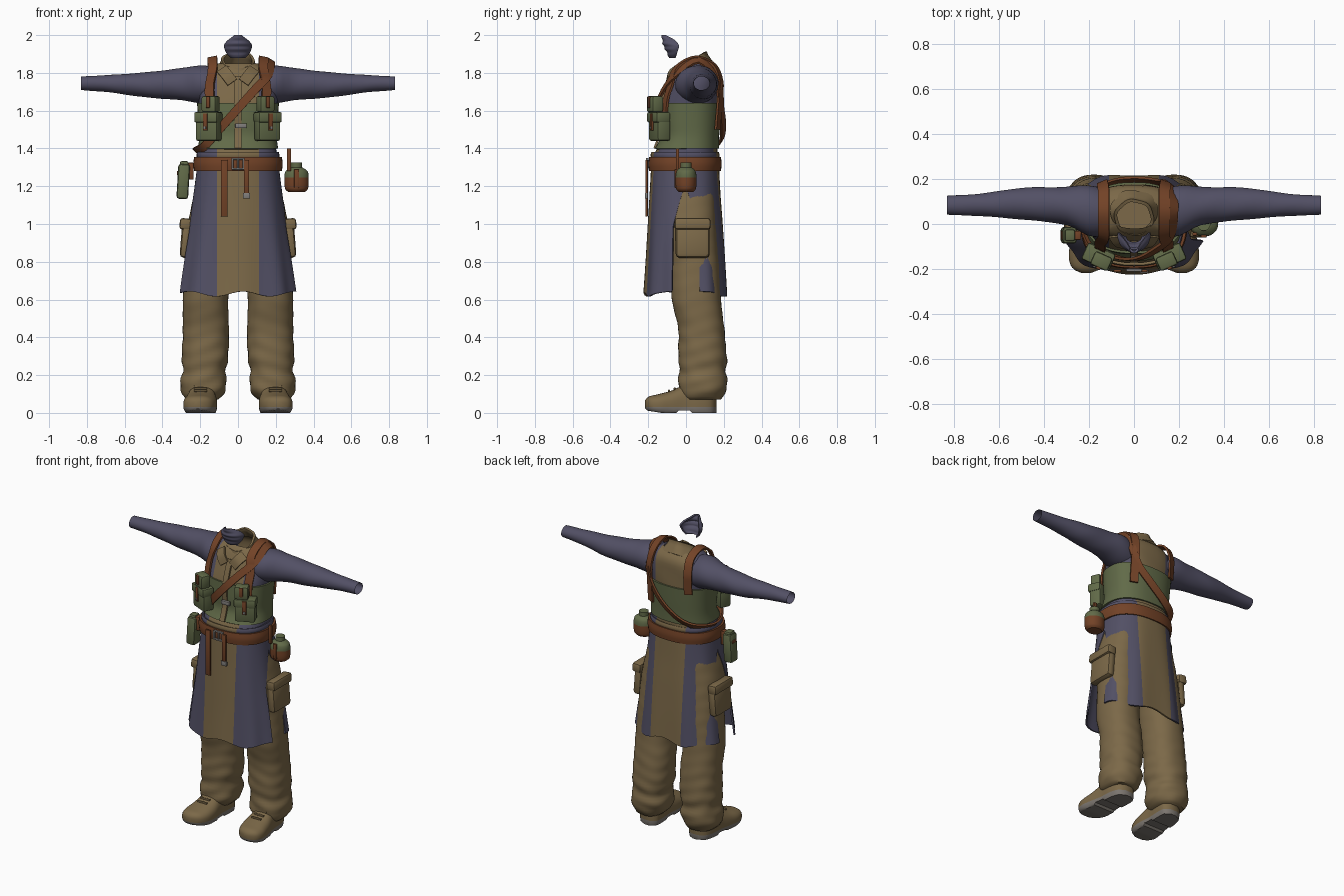
import bpy, bmesh, math
from math import sin, cos, pi, radians
from mathutils import Vector, Matrix

if "Cube" in bpy.data.objects:
    bpy.data.objects.remove(bpy.data.objects["Cube"])


def material(name, *rgb):
    m = bpy.data.materials.new(name)
    m.use_nodes = True
    m.diffuse_color = (*rgb, 1)
    m.node_tree.nodes["Principled BSDF"].inputs["Base Color"].default_value = (*rgb, 1)
    return m


BLUE = material("slate blue cloth", .085, .08, .13)
TAN = material("tan canvas", .2, .14, .065)
GREEN = material("olive webbing", .12, .145, .065)
BROWN = material("brown leather", .17, .055, .02)
GREY = material("grey metal", .22, .21, .2)
SOLE = material("sole rubber", .2, .18, .16)


def finish(name, bm, mats, mirror=False, thick=0, bevel=0, angle=40):
    me = bpy.data.meshes.new(name)
    bm.to_mesh(me)
    bm.free()
    ob = bpy.data.objects.new(name, me)
    bpy.context.collection.objects.link(ob)
    for m in mats:
        me.materials.append(m)
    if thick:
        ob.modifiers.new("thickness", "SOLIDIFY").thickness = thick
    if bevel:
        b = ob.modifiers.new("bevel", "BEVEL")
        b.width, b.segments = bevel, 2
    if mirror:
        ob.modifiers.new("mirror", "MIRROR").use_mirror_merge = False
    bpy.ops.object.select_all(action='DESELECT')
    ob.select_set(True)
    bpy.context.view_layer.objects.active = ob
    if ob.modifiers:
        bpy.ops.object.convert(target='MESH')
    bpy.ops.object.shade_smooth_by_angle(angle=radians(angle))
    return ob


def at(keys, h):
    """Smoothly interpolate (height, centre, centre, radius, radius) keys."""
    i = max([k for k in range(len(keys) - 1) if keys[k][0] <= h + 1e-6], default=0)
    a, b = keys[i], keys[i + 1]
    p, q = keys[max(i - 1, 0)], keys[min(i + 2, len(keys) - 1)]
    d = b[0] - a[0]
    f = (h - a[0]) / d
    out = []
    for k in range(1, 5):
        m0 = (b[k] - p[k]) / (b[0] - p[0]) * d
        m1 = (q[k] - a[k]) / (q[0] - a[0]) * d
        out.append(a[k] + f * m0 + f * f * (3 * (b[k] - a[k]) - 2 * m0 - m1)
                   + f ** 3 * (2 * (a[k] - b[k]) + m0 + m1))
    return out


def loft(name, keys, mats, axis="z", span=None, steps=24, seg=40, power=2.0,
         wave=None, warp=None, cuts=(), rule=None, caps=True, **kw):
    bm = bmesh.new()
    rows = []
    for i in range(steps + 1):
        h = keys[0][0] + (keys[-1][0] - keys[0][0]) * i / steps
        c1, c2, r1, r2 = at(keys, h)
        lo, hi = span(h) if span else (0, 2 * pi)
        row = []
        for j in range(seg + (1 if span else 0)):
            a = lo + (hi - lo) * j / seg
            w = wave(a, h) if wave else 1
            u, v = [math.copysign(abs(t) ** (2 / power), t) * w for t in (sin(a), -cos(a))]
            p, q = c1 + r1 * u, c2 + r2 * v
            co = {"z": (p, q, h), "x": (h, p, q), "y": (p, h, q)}[axis]
            row.append(bm.verts.new(warp(*co) if warp else co))
        rows.append(row)
    n = len(rows[0])
    for r, s in zip(rows, rows[1:]):
        for j in range(seg):
            k = (j + 1) % n
            bm.faces.new((r[j], r[k], s[k], s[j]))
    if caps and not span:
        bm.faces.new(rows[0])
        bm.faces.new(rows[-1])
    bmesh.ops.recalc_face_normals(bm, faces=bm.faces)
    for co, no in cuts:
        bmesh.ops.bisect_plane(bm, geom=bm.verts[:] + bm.edges[:] + bm.faces[:],
                               plane_co=co, plane_no=no)
    if rule:
        for f in bm.faces:
            f.material_index = rule(f.calc_center_median())
    return finish(name, bm, mats, **kw)


def box(name, loc, size, mat, turn=0, bevel=.008, tilt=0):
    bm = bmesh.new()
    bmesh.ops.create_cube(bm, size=1)
    m = (Matrix.Translation(loc) @ Matrix.Rotation(turn, 4, 'Z')
         @ Matrix.Rotation(tilt, 4, 'Y') @ Matrix.Diagonal((*size, 1)))
    bmesh.ops.transform(bm, matrix=m, verts=bm.verts)
    return finish(name, bm, [mat], bevel=bevel)


def ribbon(name, pts, width, mat, centre, closed=False, thick=.012):
    """Flat strap along a smoothed path, facing away from a centre."""
    pts = [Vector(p) for p in pts]
    n, path = len(pts), []
    get = (lambda i: pts[i % n]) if closed else (lambda i: pts[min(max(i, 0), n - 1)])
    for i in range(n if closed else n - 1):
        p0, p1, p2, p3 = [get(i + k) for k in (-1, 0, 1, 2)]
        for t in (0, .25, .5, .75):
            path.append(p1 + .5 * t * (p2 - p0 + t * (2 * p0 - 5 * p1 + 4 * p2 - p3
                                                      + t * (3 * p1 - p0 - 3 * p2 + p3))))
    if not closed:
        path.append(pts[-1])
    bm, rows, m = bmesh.new(), [], len(path)
    for i, p in enumerate(path):
        a, b = (path[i - 1], path[(i + 1) % m]) if closed else (path[max(i - 1, 0)], path[min(i + 1, m - 1)])
        t = (b - a).normalized()
        side = t.cross(p - Vector(centre)).normalized()
        out = side.cross(t) * thick / 2
        side *= width / 2
        rows.append([bm.verts.new(p + o) for o in (side + out, out - side, -side - out, side - out)])
    for r, s in zip(rows, rows[1:] + rows[:1] if closed else rows[1:]):
        for j in range(4):
            bm.faces.new((r[j], r[j - 1], s[j - 1], s[j]))
    if not closed:
        bm.faces.new(rows[0])
        bm.faces.new(rows[-1])
    bmesh.ops.recalc_face_normals(bm, faces=bm.faces)
    return finish(name, bm, [mat])


STRIPES = [((s * .11, 0, 0), (1, 0, 0)) for s in (-1, 1)]
centre_tan = lambda c: 1 if abs(c.x) < .11 else 0

# Shirt body, sleeves and vest band
TORSO = [(1.28, 0, -.005, .205, .175), (1.38, 0, 0, .205, .165), (1.45, 0, .02, .195, .145),
         (1.62, 0, .025, .205, .15), (1.74, 0, .045, .215, .13), (1.80, 0, .055, .19, .115),
         (1.835, 0, .055, .15, .095), (1.85, 0, .055, .105, .075)]
loft("shirt", TORSO, [BLUE, TAN], power=2.4, cuts=STRIPES, rule=centre_tan, caps=False, seg=48,
     wave=lambda a, h: 1 + .008 * sin(5 * a + 30 * h))
loft("sleeves", [(.12, .05, 1.73, .105, .1), (.2, .06, 1.74, .112, .1), (.3, .08, 1.74, .085, .085),
                 (.5, .09, 1.737, .07, .065), (.68, .085, 1.743, .05, .046), (.83, .083, 1.745, .042, .036)],
     [BLUE], axis="x", caps=False, mirror=True, wave=lambda a, h: 1 + .012 * sin(3 * a + 35 * h))
VEST = [(h, *[v + (.01 if k > 1 else 0) for k, v in enumerate(at(TORSO, h))]) for h in (1.40, 1.46, 1.54, 1.64)]
loft("vest_band", VEST, [GREEN], power=2.4, caps=False, seg=48, steps=10, thick=.012)


def skin(x, z, side, gap=.022):
    """Point on the front (-1) or back (1) of the shirt."""
    c1, cy, rx, ry = at(TORSO, z)
    return (x, cy + side * (gap + ry * max(0, 1 - abs(x / rx) ** 2.4) ** (1 / 2.4)), z)


# Tilted collar and front lapels
loft("collar", [(1.78, 0, .035, .14, .115), (1.82, 0, .03, .11, .1), (1.85, 0, .03, .092, .085),
                (1.87, 0, .03, .088, .08)], [TAN], caps=False, thick=.014, steps=10,
     warp=lambda x, y, z: (x, y, z + .55 * (y - .03)), wave=lambda a, h: 1 + .03 * sin(6 * a))
for s in (-1, 1):
    ribbon("collar_lapel", [(s * .085, -.055, 1.82), (s * .06, -.09, 1.79), (s * .03, -.1, 1.75)],
           .06, TAN, (0, .05, 1.68))
ribbon("front_placket", [skin(0, z, -1, .012) for z in (1.78, 1.7, 1.6, 1.5, 1.4)], .035, TAN, (0, .05, 1.6))

# Face wrap
loft("face_wrap", [(1.88, 0, -.06, .04, .03), (1.905, 0, -.055, .062, .045), (1.945, 0, -.05, .074, .07),
                   (1.97, 0, -.065, .058, .06), (1.985, 0, -.085, .038, .042), (2.0, 0, -.11, .02, .02)],
     [BLUE], span=lambda h: (-1.75, 1.75), thick=.01, steps=20, seg=28,
     wave=lambda a, h: 1 + .05 * cos(a) * sin(h * 200))

# Shoulder straps and the cross strap
for s in (-1, 1):
    low = 1.62 if s < 0 else 1.5
    ribbon("shoulder_strap", [skin(s * .15, z, -1) for z in (1.58, 1.66, 1.73)]
           + [(s * .135, -.06, 1.815), (s * .135, 0, 1.865), (s * .135, .07, 1.88), (s * .135, .15, 1.84)]
           + [skin(s * .14, z, 1, .03) for z in (1.76, 1.69, low)], .05, BROWN, (s * .08, .04, 1.6))
front = [skin(.16 - .34 * f, 1.79 - .38 * f, -1, .03) for f in (0, .2, .4, .6, .8, 1)]
back = [skin(x, z, 1, .028) for x, z in ((-.17, 1.40), (-.08, 1.44), (.03, 1.52), (.12, 1.62), (.165, 1.75))]
ribbon("cross_strap", front + [(-.222, .01, 1.385)] + back + [(.175, .07, 1.865)],
       .045, BROWN, (0, .04, 1.6), closed=True)
box("chest_buckle", skin(.015, 1.52, -1, .025), (.06, .02, .025), GREY, bevel=.004)

# Chest pouches with flaps and tabs
for s in (-1, 1):
    t, d = s * .42, Vector((s * sin(.42), -cos(.42), 0))
    base = Vector((s * .155, -.14, 1.515))
    box("chest_pouch", base, (.125, .075, .15), GREEN, t, .012)
    box("chest_pouch_flap", base + d * .006 + Vector((0, 0, .05)), (.135, .08, .055), GREEN, t, .01)
    box("pouch_tab", base + d * .046 + Vector((0, 0, .025)), (.025, .012, .09), BROWN, t, .003)
    box("pouch_stud", base + d * .053 + Vector((0, 0, -.005)), (.014, .01, .014), GREY, t, .003)
    box("small_pouch", (s * .145, -.165, 1.635), (.085, .065, .085), GREEN, t, .012)
    box("small_pouch_tab", Vector((s * .145, -.165, 1.645)) + d * .034, (.022, .012, .06), BROWN, t, .003)

# Belt, buckle and hanging tails
loft("belt", [(1.28, 0, -.005, .232, .19), (1.318, 0, -.005, .237, .194), (1.355, 0, -.005, .232, .19)],
     [BROWN], power=2.4, caps=False, thick=.018, steps=6, seg=48)
loft("waistband", [(1.35, 0, -.005, .217, .18), (1.365, 0, -.005, .22, .183), (1.382, 0, -.005, .215, .178)],
     [BLUE, TAN], power=2.4, caps=False, thick=.012, steps=4, cuts=STRIPES, rule=centre_tan)
for z, x, w, h in ((1.345, 0, .07, .01), (1.292, 0, .07, .01), (1.318, -.03, .01, .06),
                   (1.318, .03, .01, .06), (1.318, .0, .008, .05)):
    box("buckle_bar", (x, -.205, z), (w, .014, h), GREY, bevel=.003)
box("long_belt_tail", (-.073, -.208, 1.19), (.034, .012, .3), BROWN, bevel=.003)
box("short_belt_tail", (.045, -.208, 1.25), (.028, .012, .18), BROWN, bevel=.003)
box("tail_tip", (.045, -.21, 1.15), (.038, .016, .03), GREY, bevel=.003)

# Split coat skirt
SKIRT = [(.63, 0, 0, .312, .22), (.8, 0, 0, .288, .21), (1.0, 0, -.002, .257, .198), (1.15, 0, -.004, .236, .188), (1.3, 0, -.005, .217, .18)]
half = lambda h: pi / 2 - min(.26, max(0, 1.2 - h) * 1.2)
for name, mid in (("skirt_front", 0), ("skirt_back", pi)):
    loft(name, SKIRT, [BLUE, TAN], power=2.5, span=lambda h, m=mid: (m - half(h), m + half(h)),
         thick=.01, seg=48, cuts=STRIPES, rule=centre_tan,
         wave=lambda a, h: 1 + .035 * (1.3 - h) * cos(9 * a),
         warp=lambda x, y, z: (x, y, z + (1.3 - z) * .02 * sin(22 * x + 1)))

# Trousers with rumpled legs
LEG = [(.07, .19, .085, .085, .1), (.11, .185, .085, .115, .122), (.17, .182, .09, .122, .13),
       (.22, .18, .088, .112, .122), (.28, .175, .088, .122, .128), (.45, .17, .08, .122, .122),
       (.6, .172, .055, .12, .13), (.8, .155, .045, .125, .13), (1.0, .14, .02, .125, .14), (1.25, .1, .0, .11, .15)]


def rumple(a, h):
    k = max(.2, min(1, (.65 - h) * 2.2))
    return 1 + k * (.022 * sin(75 * h + 2 * sin(2 * a)) + .014 * sin(5 * a + 40 * h))


loft("trouser_legs", LEG, [TAN], steps=72, seg=40, power=2.3, wave=rumple, mirror=True, angle=60)
loft("trouser_hips", [(.86, 0, .02, .12, .11), (.94, 0, .01, .235, .15), (1.1, 0, 0, .228, .165), (1.3, 0, -.005, .205, .17)],
     [TAN], power=2.4)

# Cargo pockets
for s in (-1, 1):
    box("cargo_pocket", (s * .275, .035, .915), (.055, .18, .19), TAN, bevel=.022, tilt=-s * .08)
    box("cargo_flap", (s * .278, .035, 1.0), (.062, .19, .06), TAN, bevel=.014, tilt=-s * .08)


# Shoes with rubber soles and laces
def flatten(x, y, z):
    return (x + .12 * (-.03 - y), y, max(z, .16 * max(0, -.13 - y) + (.012 if -.04 < y < .03 else 0)))


loft("shoes", [(-.218, .19, .045, .02, .02), (-.2, .19, .045, .06, .04), (-.15, .19, .042, .085, .056),
               (-.08, .19, .045, .086, .072), (0, .195, .05, .075, .1), (.08, .2, .05, .074, .1),
               (.14, .2, .05, .06, .09), (.162, .2, .05, .025, .06)],
     [TAN, SOLE], axis="y", steps=32, power=2.6, warp=flatten, mirror=True,
     cuts=[((0, 0, .032), (0, 0, 1))], rule=lambda c: 1 if c.z < .032 else 0)
for s in (-1, 1):
    for y, z in ((-.09, .117), (-.06, .128), (-.03, .14)):
        box("shoe_lace", (s * .198, y, z), (.07, .012, .012), TAN, bevel=.004)

# Canteen in a leather holder
CAN = [(1.17, .31, 0, .045, .04), (1.185, .31, 0, .06, .052), (1.235, .31, 0, .064, .056),
       (1.28, .31, 0, .058, .05), (1.3, .31, 0, .03, .03)]
loft("canteen", CAN, [BROWN, GREEN], cuts=[((0, 0, 1.245), (0, 0, 1))], rule=lambda c: 1 if c.z > 1.245 else 0)
loft("canteen_cap", [(1.295, .31, 0, .03, .03), (1.325, .31, 0, .03, .03)], [GREEN], steps=1, seg=16)
box("canteen_strap", (.31, -.054, 1.24), (.025, .012, .1), BROWN, bevel=.003)
box("canteen_hanger", (.27, -.045, 1.34), (.022, .015, .12), BROWN, bevel=.003)

# Flask pouch on the other hip
box("flask_pouch", (-.29, -.05, 1.225), (.062, .075, .185), GREEN, bevel=.015, tilt=.06)
box("flask_cap", (-.285, -.05, 1.32), (.045, .05, .025), GREEN, bevel=.008)
box("flask_strap", (-.288, -.05, 1.27), (.072, .04, .02), BROWN, bevel=.004)
box("flask_hanger", (-.25, -.05, 1.28), (.03, .04, .09), BROWN, bevel=.004)
